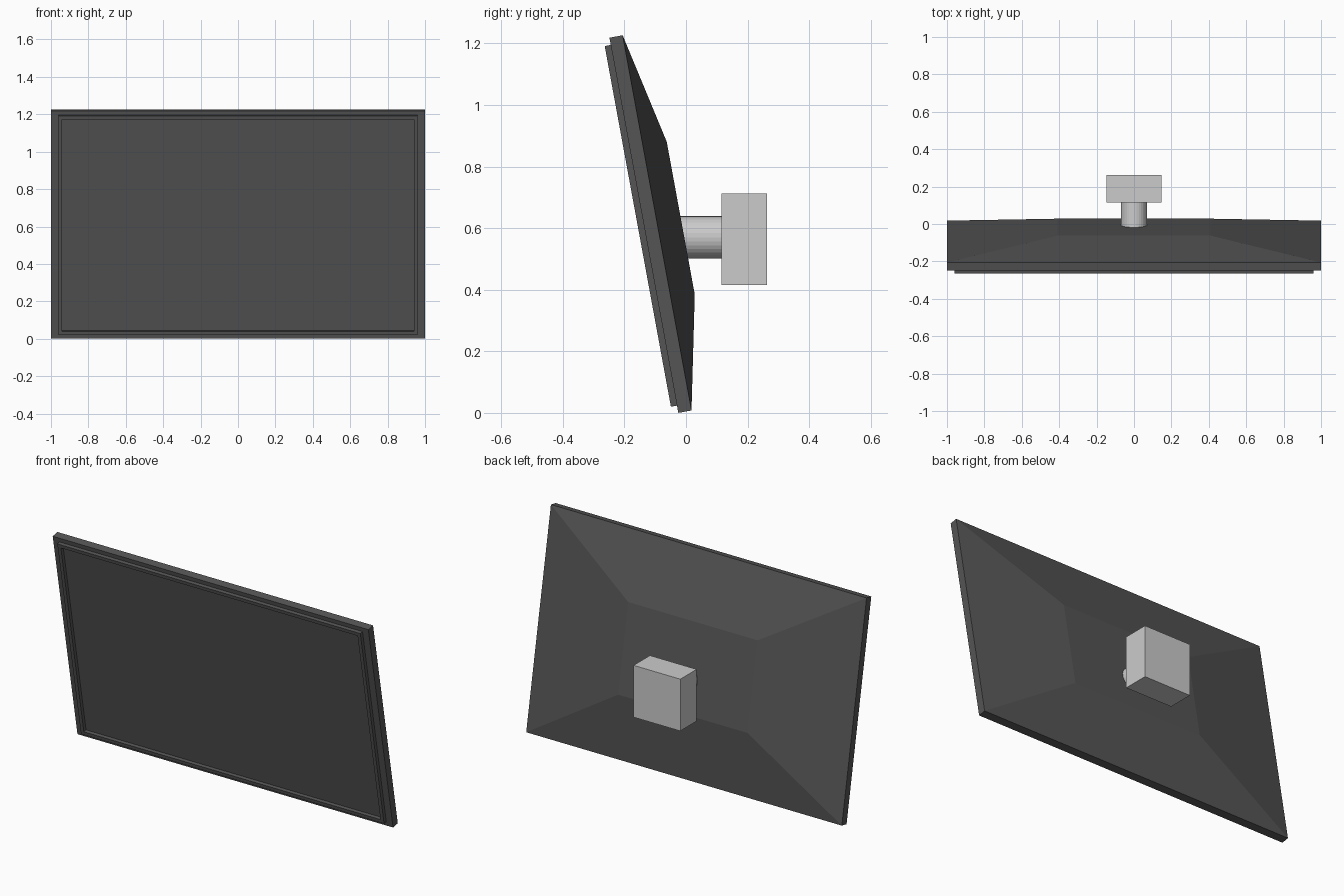
import bpy, bmesh, math
from mathutils import Matrix, Vector

if "Cube" in bpy.data.objects:
    bpy.data.objects.remove(bpy.data.objects["Cube"])

TILT = math.radians(10.4)
# Panel space: x across, y depth (back is +), z up along the tilted panel
PANEL = Matrix.Translation((0, -0.025, 0)) @ Matrix.Rotation(TILT, 4, 'X')
H = 1.239

dark = bpy.data.materials.new("dark_plastic")
dark.diffuse_color = (0.09, 0.09, 0.09, 1)
dark.use_nodes = True
dark.node_tree.nodes["Principled BSDF"].inputs["Base Color"].default_value = dark.diffuse_color


def add_object(name, bm, mat=None):
    bmesh.ops.recalc_face_normals(bm, faces=bm.faces)
    mesh = bpy.data.meshes.new(name)
    bm.to_mesh(mesh)
    bm.free()
    ob = bpy.data.objects.new(name, mesh)
    bpy.context.collection.objects.link(ob)
    if mat:
        mesh.materials.append(mat)
    return ob


def lofted_rects(name, rings, mat):
    """Skin a stack of rectangles (half width, z low, z high, depth), capped."""
    bm = bmesh.new()
    loops = [[bm.verts.new((x, y, z)) for x, z in
              ((-w, lo), (w, lo), (w, hi), (-w, hi))] for w, lo, hi, y in rings]
    for a, b in zip(loops, loops[1:]):
        for i in range(4):
            j = (i + 1) % 4
            bm.faces.new((a[i], a[j], b[j], b[i]))
    bm.faces.new(loops[0])
    bm.faces.new(loops[-1])
    bm.transform(PANEL)
    return add_object(name, bm, mat)


# One-piece shell: recessed screen, raised bezel, rim, tapered back
lofted_rects("screen_panel", [
    (0.94, 0.044, H - 0.044, 0.0),
    (0.94, 0.044, H - 0.044, -0.02),
    (0.96, 0.024, H - 0.024, -0.02),
    (0.96, 0.024, H - 0.024, 0.0),
    (1.0, 0.0, H, 0.0),
    (1.0, 0.0, H, 0.0436),
    (0.41, 0.369, 0.873, 0.122),
], dark)

# Mounting arm, its front end buried in the panel
bm = bmesh.new()
bmesh.ops.create_cone(bm, cap_ends=True, segments=32, radius1=0.069,
                      radius2=0.069, depth=0.15,
                      matrix=Matrix.Translation((0, 0.045, 0.57)) @ Matrix.Rotation(math.pi / 2, 4, 'X'))
add_object("mount_arm", bm)

# Wall block
bm = bmesh.new()
bmesh.ops.create_cube(bm, size=1, matrix=Matrix.Translation((0, 0.189, 0.564))
                      @ Matrix.Diagonal((0.296, 0.148, 0.297, 1)))
add_object("wall_block", bm)
